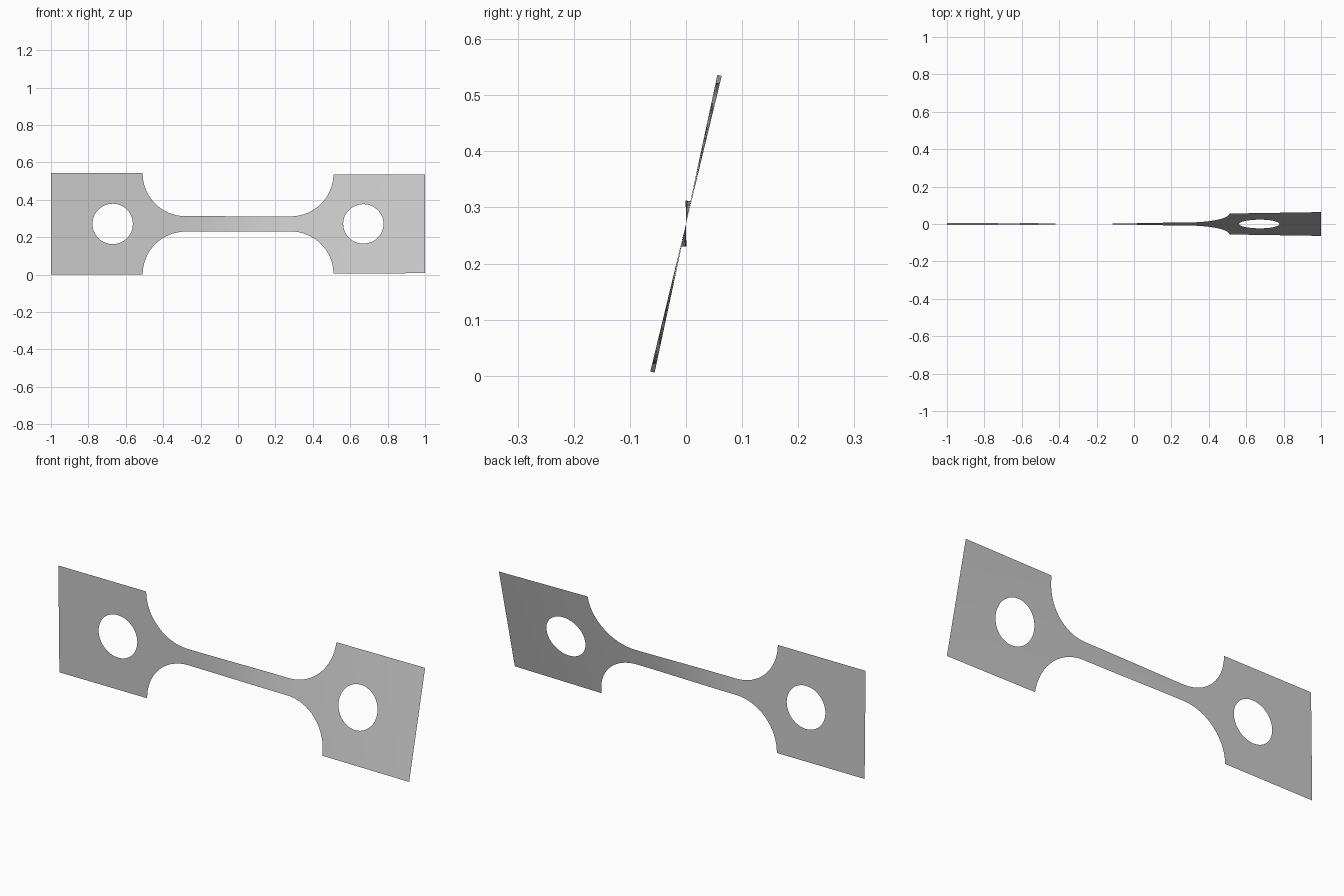
import bpy, bmesh, math

cube = bpy.data.objects.get("Cube")
if cube:
    bpy.data.objects.remove(cube)

MID = 0.271        # height of the long axis, and half height of the end tabs
TAB_X = 0.51       # inner edge of a tab
HOLE_X, HOLE_R = 0.67, 0.108
FILLET = 0.23      # radius of the shoulder curves
NECK = MID - FILLET
ROWS = 16          # segments across the sheet


def twist(x):
    """Twist angle along the strip: nearly all of it in the narrow neck."""
    t = min(max((x + 0.3) / 0.6, 0), 1)
    angle = -0.015 + 0.21 * t * t * (3 - 2 * t)
    return angle + 0.06 * max(x - 0.3, 0)


def lerp(a, b, t):
    return a + (b - a) * t


def skin(bm, lines):
    """Join consecutive lines of flat (x, z) points with quads."""
    grid = [[bm.verts.new((x, 0, z)) for x, z in line] for line in lines]
    for a, b in zip(grid, grid[1:]):
        for i in range(len(a) - 1):
            bm.faces.new((a[i], b[i], b[i + 1], a[i + 1]))


def column(x, half):
    return [(x, lerp(-half, half, i / ROWS)) for i in range(ROWS + 1)]


bm = bmesh.new()

# Narrow neck
skin(bm, [column(lerp(-0.28, 0.28, i / 32), NECK) for i in range(33)])

for side in (-1, 1):
    # Curved shoulder
    arc = [math.radians(90) * i / 16 for i in range(17)]
    skin(bm, [column(side * (TAB_X - FILLET + FILLET * math.sin(a)),
                     MID - FILLET * math.cos(a)) for a in arc])
    # End tab, built as rings from its rectangle to its round hole
    corners = [(TAB_X, -MID), (1, -MID), (1, MID), (TAB_X, MID), (TAB_X, -MID)]
    edge = [(lerp(p[0], q[0], i / ROWS), lerp(p[1], q[1], i / ROWS))
            for p, q in zip(corners, corners[1:]) for i in range(ROWS)]
    edge.append(edge[0])
    rings = []
    for k in range(5):
        ring = []
        for x, z in edge:
            a = math.atan2(z, x - HOLE_X)
            hx, hz = HOLE_X + HOLE_R * math.cos(a), HOLE_R * math.sin(a)
            ring.append((side * lerp(x, hx, k / 4), lerp(z, hz, k / 4)))
        rings.append(ring)
    skin(bm, rings)

# Weld the pieces into one sheet that faces the front
bmesh.ops.remove_doubles(bm, verts=bm.verts, dist=0.0005)
bmesh.ops.recalc_face_normals(bm, faces=bm.faces)
bm.normal_update()
if sum(f.normal.y for f in bm.faces) > 0:
    bmesh.ops.reverse_faces(bm, faces=bm.faces)

# Twist about the long axis and lift onto the ground
for v in bm.verts:
    a, h = twist(v.co.x), v.co.z
    v.co.y = h * math.sin(a)
    v.co.z = MID + h * math.cos(a)

mesh = bpy.data.meshes.new("twisted_test_strip")
bm.to_mesh(mesh)
bm.free()
strip = bpy.data.objects.new("twisted_test_strip", mesh)
bpy.context.collection.objects.link(strip)
for face in mesh.polygons:
    face.use_smooth = True

# Plain grey
grey = bpy.data.materials.new("plain_grey")
grey.use_nodes = True
colour = (0.6, 0.6, 0.6, 1)
grey.diffuse_color = colour
grey.node_tree.nodes["Principled BSDF"].inputs["Base Color"].default_value = colour
mesh.materials.append(grey)
